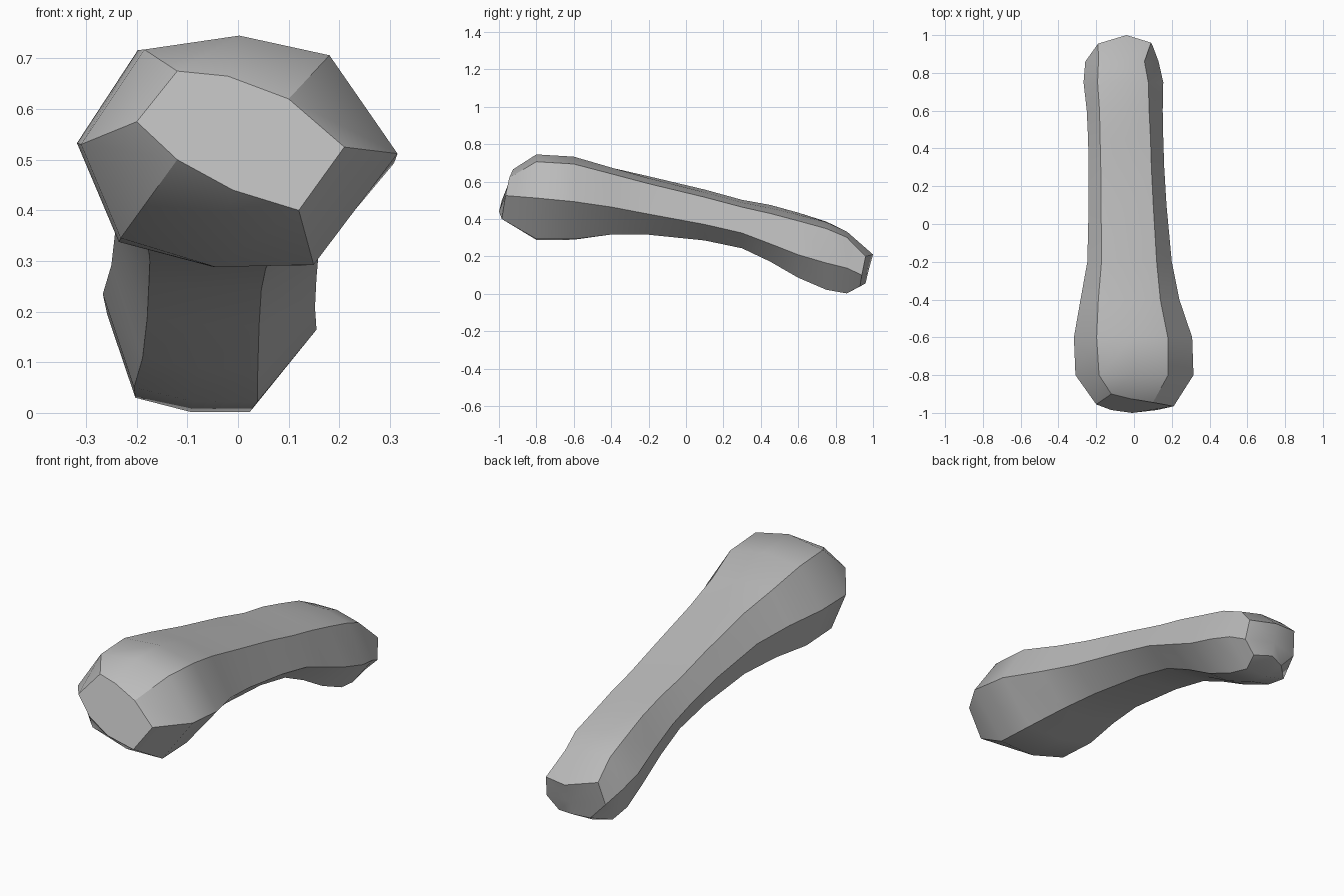
import bpy
import bmesh

default_cube = bpy.data.objects.get("Cube")
if default_cube:
    bpy.data.objects.remove(default_cube, do_unlink=True)


def make_material(name, value):
    colour = (value, value, value, 1)
    material = bpy.data.materials.new(name)
    material.use_nodes = True
    material.diffuse_color = colour
    for node in material.node_tree.nodes:
        if node.type == "BSDF_PRINCIPLED":
            node.inputs["Base Color"].default_value = colour
    return material


# Six-sided sections with a middle point on the top and bottom sides:
# upper left, top, upper right, right, lower right, bottom, lower left, left
KNOB_SECTION = [(-.6, .88), (0, 1), (.57, .83), (1, -.02),
                (.47, -.98), (-.15, -1), (-.75, -.75), (-1, .06)]
SHAFT_SECTION = [(-.68, 1), (0, .89), (.66, .7), (1, -.37),
                 (.43, -1), (-.15, -.98), (-.68, -.9), (-1, .2)]
SOFT_POINTS = {1, 5}

# Along the bone: y, left x, right x, bottom, top, share of knob section
STATIONS = [
    (-.8, -.31, .315, .288, .745, 1),
    (-.6, -.318, .308, .288, .738, .8),
    (-.4, -.283, .24, .315, .685, .5),
    (-.2, -.247, .2, .315, .632, .2),
    (.1, -.24, .172, .285, .557, 0),
    (.3, -.24, .16, .243, .502, 0),
    (.45, -.243, .155, .172, .475, 0),
    (.6, -.25, .152, .085, .438, .2),
    (.75, -.267, .155, .02, .395, .4),
    (.86, -.258, .13, 0, .342, .5),
]

# Slanted end rings, in the same point order
FRONT_RING = [(-.12, -.9, .675), (-.02, -.925, .665), (.1, -.945, .62),
              (.21, -.965, .525), (.12, -.985, .4), (-.01, -1, .44),
              (-.12, -.985, .5), (-.2, -.955, .575)]
BACK_RING = [(-.19, .955, .245), (-.04, 1, .21), (.09, .96, .2),
             (.1, .94, .1), (.04, .93, .04), (-.05, .96, .055),
             (-.13, .93, .045), (-.21, .925, .13)]


def section_ring(y, left, right, bottom, top, knob):
    ring = []
    for a, b in zip(SHAFT_SECTION, KNOB_SECTION):
        u, v = (s + (k - s) * knob for s, k in zip(a, b))
        ring.append(((left + right + u * (right - left)) / 2, y,
                     (bottom + top + v * (top - bottom)) / 2))
    return ring


# Loft the rings into one closed skin
bm = bmesh.new()
outlines = [FRONT_RING] + [section_ring(*s) for s in STATIONS] + [BACK_RING]
rings = [[bm.verts.new(p) for p in outline] for outline in outlines]
count = len(FRONT_RING)
for near, far in zip(rings, rings[1:]):
    for i in range(count):
        j = (i + 1) % count
        bm.faces.new((near[i], near[j], far[j], far[i]))
bm.faces.new(rings[0])
tip = bm.verts.new((-.05, .975, .12))
for i in range(count):
    bm.faces.new((rings[-1][i], rings[-1][(i + 1) % count], tip))
bmesh.ops.recalc_face_normals(bm, faces=bm.faces)

# Smooth faces, with crisp long ridges and crisp end rims
for face in bm.faces:
    face.smooth = True
for near, far in zip(rings, rings[1:]):
    for i in range(count):
        if i not in SOFT_POINTS:
            bm.edges.get((near[i], far[i])).smooth = False
for ring in (rings[0], rings[-1]):
    for i in range(count):
        bm.edges.get((ring[i], ring[(i + 1) % count])).smooth = False

mesh = bpy.data.meshes.new("bone")
bm.to_mesh(mesh)
bm.free()
mesh.materials.append(make_material("bone grey", .5))
bone = bpy.data.objects.new("bone", mesh)
bpy.context.collection.objects.link(bone)
